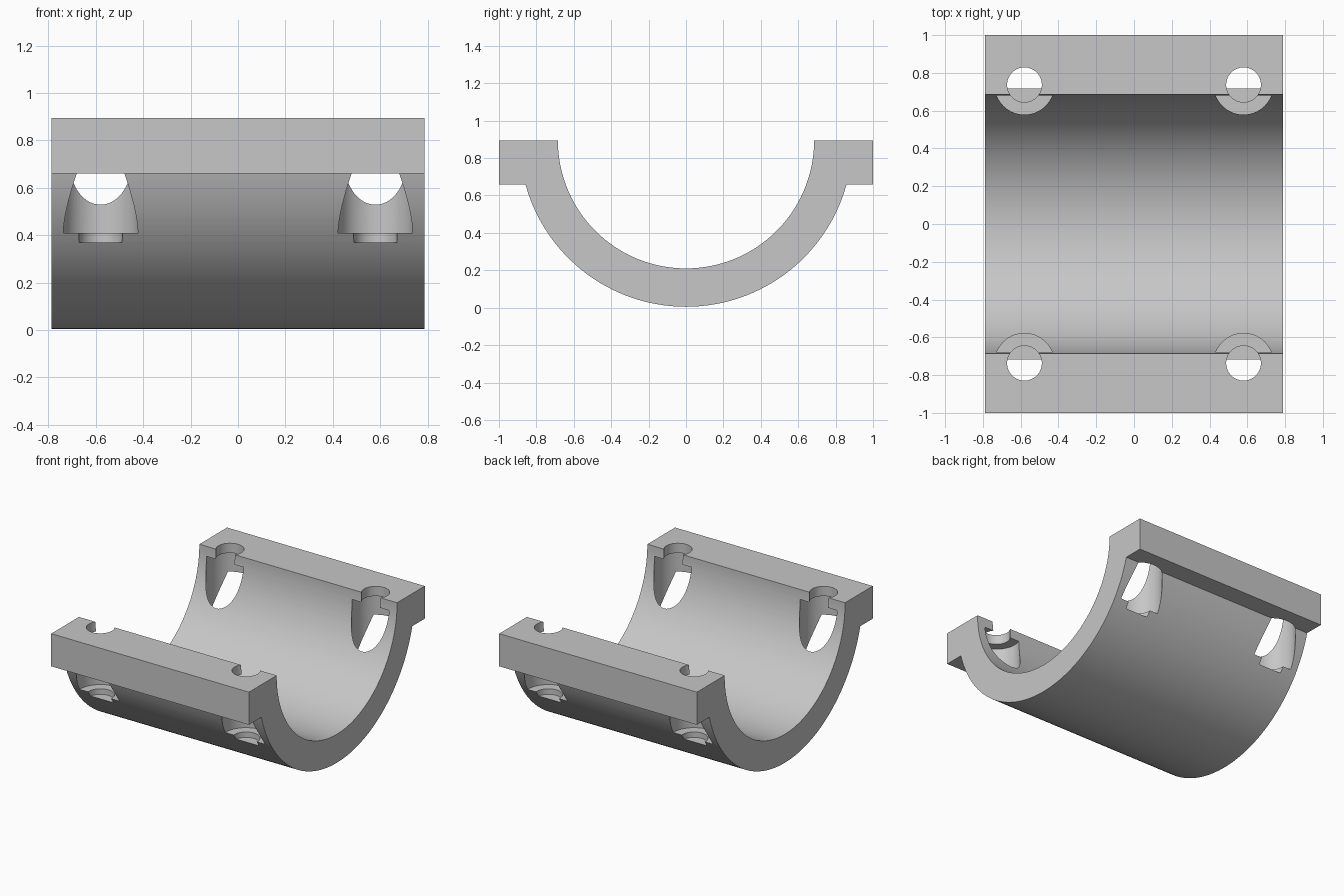
import bpy, bmesh, math

cube = bpy.data.objects.get("Cube")
if cube:
    bpy.data.objects.remove(cube, do_unlink=True)

HALF_LENGTH = 0.7875
TOP = 0.895          # split plane, also the bore axis height
BORE, OUTER = 0.685, 0.89
FLANGE_BASE = 0.66
HOLE_X, HOLE_Y = 0.58, 0.737

grey = bpy.data.materials.new("light_grey")
grey.use_nodes = True
grey.diffuse_color = (0.57, 0.57, 0.57, 1)
grey.node_tree.nodes["Principled BSDF"].inputs["Base Color"].default_value = grey.diffuse_color


def make_object(name, bm):
    bmesh.ops.recalc_face_normals(bm, faces=bm.faces)
    mesh = bpy.data.meshes.new(name)
    bm.to_mesh(mesh)
    bm.free()
    obj = bpy.data.objects.new(name, mesh)
    mesh.materials.append(grey)
    bpy.context.collection.objects.link(obj)
    return obj


def arc(radius, start, end, steps):
    for i in range(steps + 1):
        a = start + (end - start) * i / steps
        yield radius * math.cos(a), TOP + radius * math.sin(a)


# Half shell with side flanges, extruded along x
dip = math.asin((TOP - FLANGE_BASE) / OUTER)
profile = [(-1, TOP), (-1, FLANGE_BASE)]
profile += arc(OUTER, math.pi + dip, 2 * math.pi - dip, 80)
profile += [(1, FLANGE_BASE), (1, TOP)]
profile += arc(BORE, 2 * math.pi, math.pi, 96)

bm = bmesh.new()
section = bm.faces.new([bm.verts.new((-HALF_LENGTH, y, z)) for y, z in profile])
swept = bmesh.ops.extrude_face_region(bm, geom=[section], use_keep_orig=True)
bmesh.ops.translate(bm, vec=(2 * HALF_LENGTH, 0, 0),
                    verts=[g for g in swept["geom"] if isinstance(g, bmesh.types.BMVert)])
shell = make_object("bearing_half_shell", bm)

# Stepped bolt holes: blind pilot, wide pocket, narrow mouth
steps = [(0.092, 0.37), (0.092, 0.41), (0.158, 0.41),
         (0.158, 0.825), (0.092, 0.825), (0.092, 1.0)]
SIDES = 64
bm = bmesh.new()
for sx in (-1, 1):
    for sy in (-1, 1):
        rings = []
        for r, z in steps:
            angles = [2 * math.pi * i / SIDES for i in range(SIDES)]
            rings.append([bm.verts.new((sx * HOLE_X + r * math.cos(a),
                                        sy * HOLE_Y + r * math.sin(a), z)) for a in angles])
        for low, high in zip(rings, rings[1:]):
            for i in range(SIDES):
                j = (i + 1) % SIDES
                bm.faces.new((low[i], low[j], high[j], high[i]))
        bm.faces.new(rings[0][::-1])
        bm.faces.new(rings[-1])
cutter = make_object("bolt_hole_cutter", bm)
cutter.hide_render = True

# Cut the holes and discard the cutter
cut = shell.modifiers.new("bolt_holes", "BOOLEAN")
cut.operation = "DIFFERENCE"
cut.solver = "EXACT"
cut.object = cutter
bpy.ops.object.select_all(action="DESELECT")
shell.select_set(True)
bpy.context.view_layer.objects.active = shell
bpy.ops.object.modifier_apply(modifier=cut.name)
bpy.data.objects.remove(cutter, do_unlink=True)

bpy.ops.object.shade_smooth_by_angle(angle=math.radians(30))
